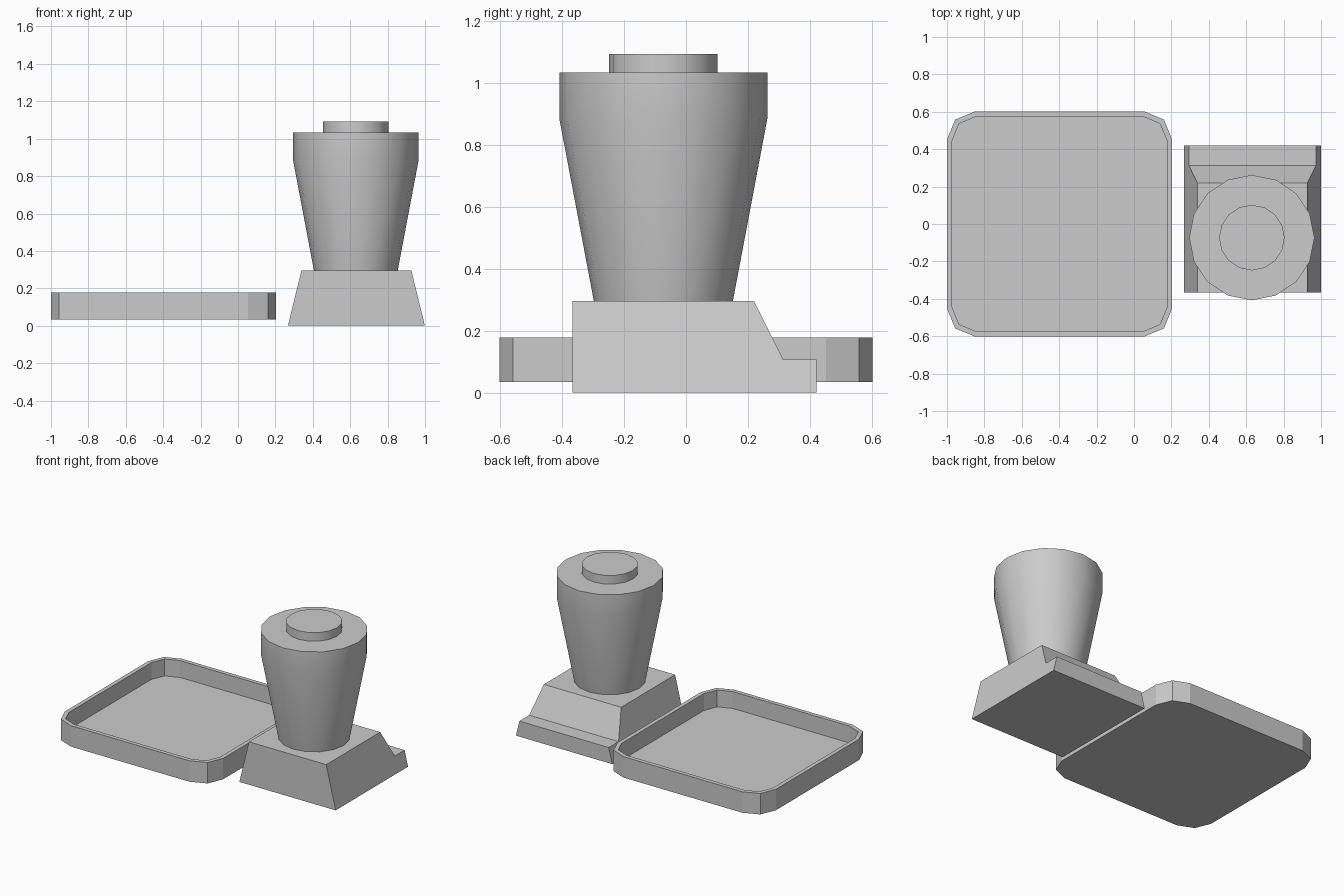
import bpy, bmesh, math

if "Cube" in bpy.data.objects:
    bpy.data.objects.remove(bpy.data.objects["Cube"])

grey = bpy.data.materials.new("light_grey")
grey.diffuse_color = (0.6, 0.6, 0.6, 1)
grey.use_nodes = True
grey.node_tree.nodes["Principled BSDF"].inputs["Base Color"].default_value = grey.diffuse_color


def finish(name, bm, smooth=False):
    bmesh.ops.recalc_face_normals(bm, faces=bm.faces)
    mesh = bpy.data.meshes.new(name)
    bm.to_mesh(mesh)
    bm.free()
    obj = bpy.data.objects.new(name, mesh)
    bpy.context.collection.objects.link(obj)
    mesh.materials.append(grey)
    if smooth:
        bpy.ops.object.select_all(action='DESELECT')
        obj.select_set(True)
        bpy.context.view_layer.objects.active = obj
        bpy.ops.object.shade_smooth_by_angle(angle=math.radians(30))
    return obj


def loft(bm, rings):
    """Join rings of points with quads and cap both ends; returns the last cap."""
    vs = [[bm.verts.new(p) for p in ring] for ring in rings]
    n = len(vs[0])
    for a, b in zip(vs, vs[1:]):
        for i in range(n):
            j = (i + 1) % n
            bm.faces.new((a[i], a[j], b[j], b[i]))
    bm.faces.new(vs[0][::-1])
    return bm.faces.new(vs[-1])


def turned(name, cx, cy, profile, sides=16):
    """Round part from (radius, height) pairs."""
    bm = bmesh.new()
    angles = [2 * math.pi * i / sides for i in range(sides)]
    loft(bm, [[(cx + r * math.cos(a), cy + r * math.sin(a), z) for a in angles]
              for r, z in profile])
    return finish(name, bm, smooth=True)


def rounded_square(cx, half, corner, z, steps=2):
    pts = []
    for q, (sx, sy) in enumerate([(1, 1), (-1, 1), (-1, -1), (1, -1)]):
        for s in range(steps + 1):
            a = math.pi / 2 * (q + s / steps)
            pts.append((cx + sx * (half - corner) + corner * math.cos(a),
                        sy * (half - corner) + corner * math.sin(a), z))
    return pts


# Base: stepped side profile, sides leaning inward with height
bm = bmesh.new()
profile = [(-0.366, 0), (0.42, 0), (0.42, 0.107), (0.314, 0.107),
           (0.22, 0.295), (-0.366, 0.295)]
half_width = lambda z: 0.366 - 0.072 * z / 0.295
loft(bm, [[(0.633 + s * half_width(z), y, z) for y, z in profile] for s in (-1, 1)])
finish("base", bm)

# Tapered cup and its cap
turned("cup", 0.63, -0.073, [(0.224, 0.295), (0.335, 0.882), (0.335, 1.033)])
turned("cap", 0.63, -0.073, [(0.175, 1.033), (0.175, 1.092)])

# Shallow tray: rim and recessed floor
bm = bmesh.new()
cx, half, corner, rim = -0.398, 0.602, 0.15, 0.028
bottom, top, floor = 0.034, 0.178, 0.062
loft(bm, [rounded_square(cx, half, corner, bottom),
          rounded_square(cx, half, corner, top),
          rounded_square(cx, half - rim, corner - rim * 0.8, top),
          rounded_square(cx, half - rim, corner - rim * 0.8, floor)])
finish("tray", bm)
